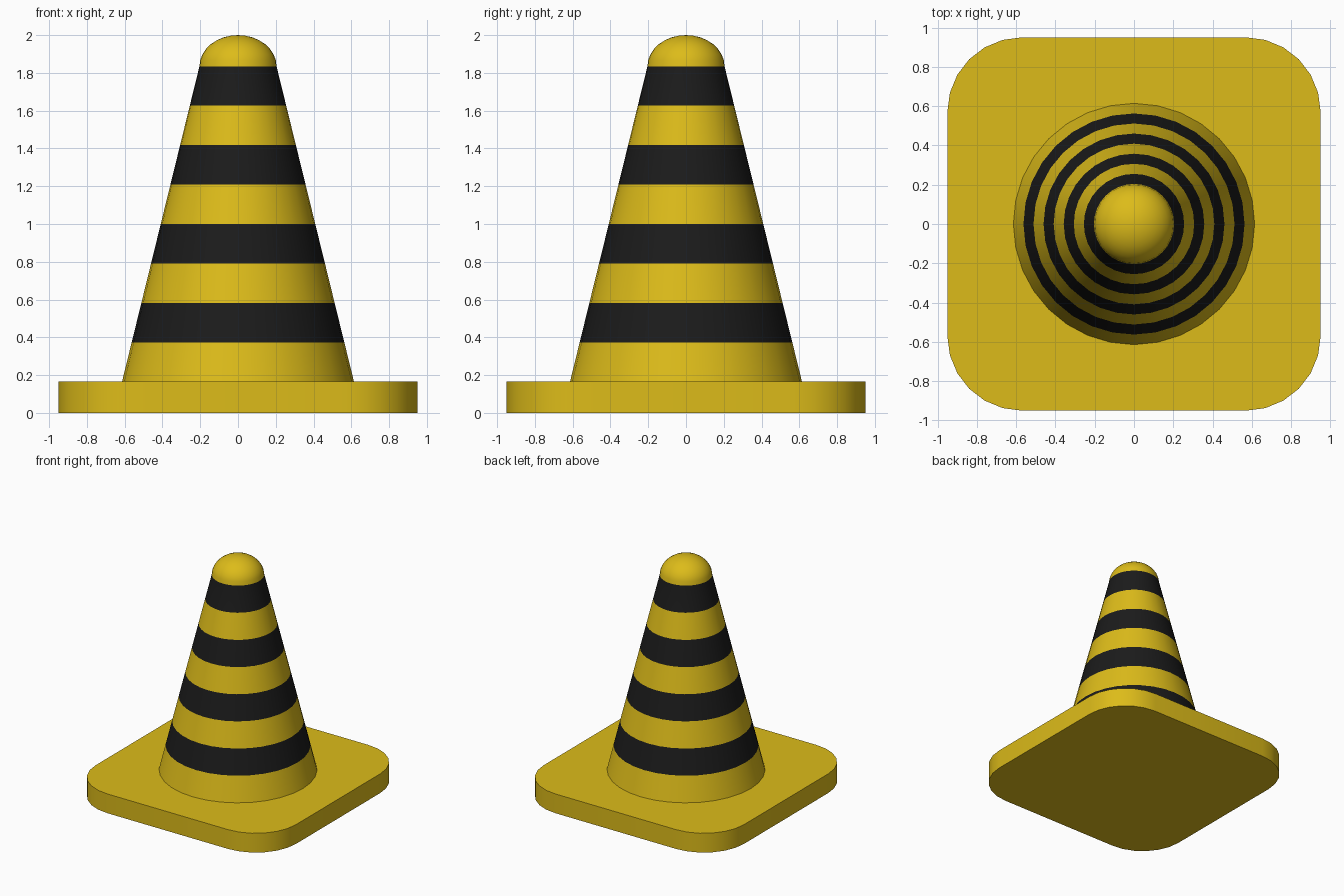
import bpy, bmesh
from math import sin, cos, pi

if "Cube" in bpy.data.objects:
    bpy.data.objects.remove(bpy.data.objects["Cube"])

def material(name, color):
    m = bpy.data.materials.new(name)
    m.diffuse_color = color
    m.use_nodes = True
    m.node_tree.nodes["Principled BSDF"].inputs["Base Color"].default_value = m.diffuse_color
    return m

yellow = material("yellow", (0.72, 0.50, 0.01, 1))
black = material("black", (0.011, 0.011, 0.011, 1))

def finish(bm, name, mats):
    bmesh.ops.recalc_face_normals(bm, faces=bm.faces)
    me = bpy.data.meshes.new(name)
    bm.to_mesh(me)
    bm.free()
    for m in mats:
        me.materials.append(m)
    ob = bpy.data.objects.new(name, me)
    bpy.context.collection.objects.link(ob)
    bpy.ops.object.select_all(action='DESELECT')
    ob.select_set(True)
    bpy.context.view_layer.objects.active = ob
    bpy.ops.object.shade_smooth_by_angle(angle=pi / 6)
    return ob

BASE_H, HALF, CORNER = 0.165, 0.95, 0.38
DOME_Z, BANDS, SIDES = 1.835, 8, 32

# Square foot with rounded corners
bm = bmesh.new()
outline = []
for k in range(4):
    mid = pi / 4 + k * pi / 2
    cx = (HALF - CORNER) * (1 if cos(mid) > 0 else -1)
    cy = (HALF - CORNER) * (1 if sin(mid) > 0 else -1)
    for i in range(7):
        a = k * pi / 2 + i * pi / 12
        outline.append(bm.verts.new((cx + CORNER * cos(a), cy + CORNER * sin(a), 0)))
foot = bm.faces.new(outline)
top = bmesh.ops.extrude_face_region(bm, geom=[foot], use_keep_orig=True)["geom"]
bmesh.ops.translate(bm, vec=(0, 0, BASE_H), verts=[v for v in top if isinstance(v, bmesh.types.BMVert)])
finish(bm, "base_plate", [yellow])

# Striped cone with a rounded tip, revolved from one profile
profile = [(0.614 + (0.204 - 0.614) * i / BANDS,
            BASE_H + (DOME_Z - BASE_H) * i / BANDS) for i in range(BANDS + 1)]
profile += [(0.204 * cos(a), DOME_Z + 0.165 * sin(a))
            for a in (pi / 2 * i / 8 for i in range(1, 8))]
bm = bmesh.new()
rings = [[bm.verts.new((r * cos(2 * pi * j / SIDES), r * sin(2 * pi * j / SIDES), z))
          for j in range(SIDES)] for r, z in profile]
for i in range(len(rings) - 1):
    for j in range(SIDES):
        n = (j + 1) % SIDES
        f = bm.faces.new((rings[i][j], rings[i][n], rings[i + 1][n], rings[i + 1][j]))
        f.material_index = 1 if i < BANDS and i % 2 else 0
tip = bm.verts.new((0, 0, 2.0))
for j in range(SIDES):
    bm.faces.new((rings[-1][j], rings[-1][(j + 1) % SIDES], tip))
bm.faces.new(rings[0][::-1])
finish(bm, "striped_cone", [yellow, black])
